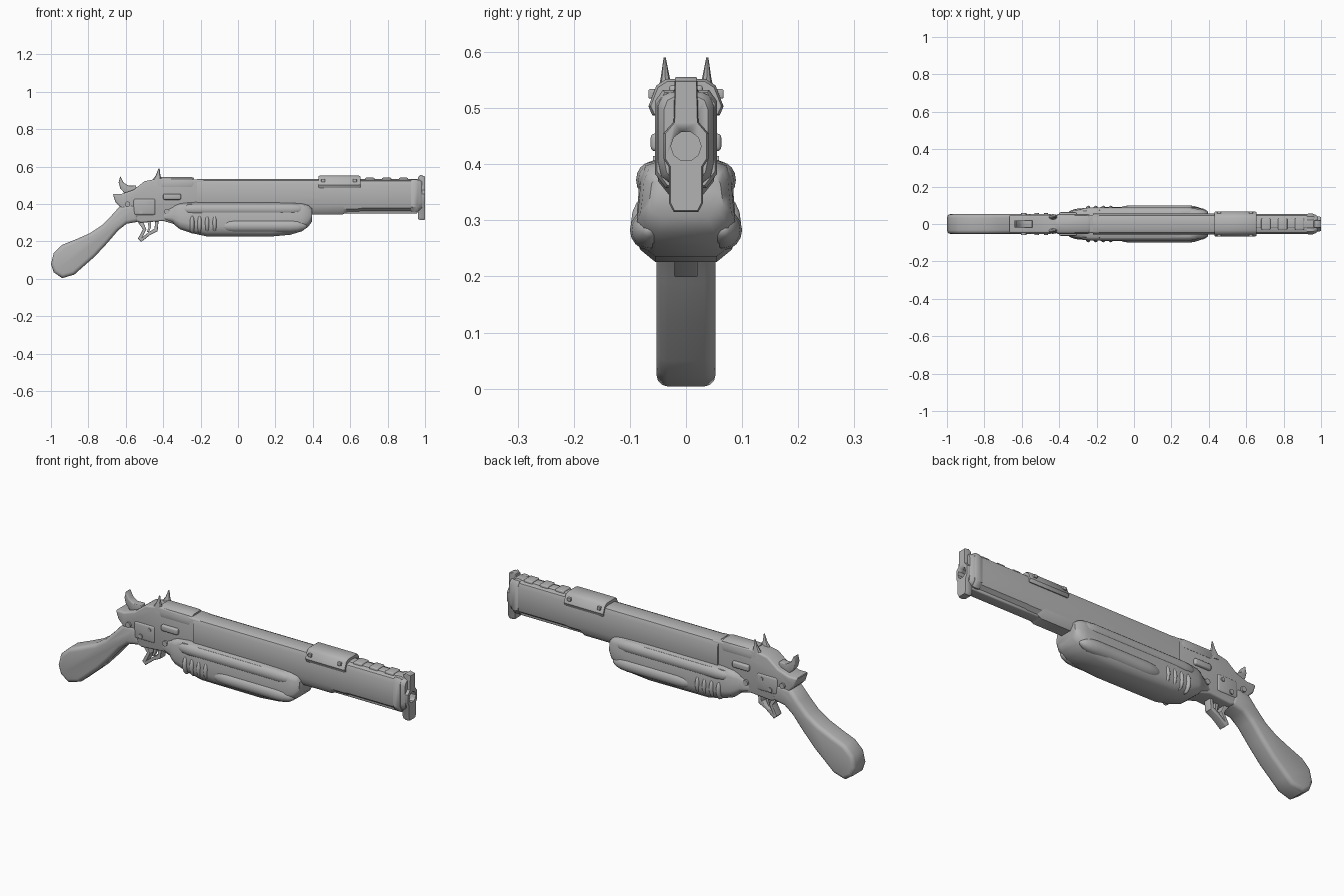
import bpy, bmesh, math
from mathutils import Matrix, Vector

if "Cube" in bpy.data.objects:
    bpy.data.objects.remove(bpy.data.objects["Cube"])

metal = bpy.data.materials.new("plain grey")
metal.diffuse_color = (0.45, 0.45, 0.45, 1)
metal.use_nodes = True
metal.node_tree.nodes["Principled BSDF"].inputs["Base Color"].default_value = metal.diffuse_color


def finish(name, bm, bevel=0.0, segments=3, limit=40, smooth=35):
    bmesh.ops.recalc_face_normals(bm, faces=bm.faces[:])
    me = bpy.data.meshes.new(name)
    bm.to_mesh(me)
    bm.free()
    me.materials.append(metal)
    ob = bpy.data.objects.new(name, me)
    bpy.context.collection.objects.link(ob)
    bpy.ops.object.select_all(action='DESELECT')
    ob.select_set(True)
    bpy.context.view_layer.objects.active = ob
    if bevel:
        mod = ob.modifiers.new("bevel", 'BEVEL')
        mod.width, mod.segments = bevel, segments
        mod.limit_method, mod.angle_limit = 'ANGLE', math.radians(limit)
        mod.use_clamp_overlap = False
        bpy.ops.object.modifier_apply(modifier="bevel")
    bpy.ops.object.shade_smooth_by_angle(angle=math.radians(smooth))
    return ob


def rings(name, loops, **kw):
    """Skin equal-length loops of points and cap both ends."""
    bm = bmesh.new()
    vs = [[bm.verts.new(p) for p in loop] for loop in loops]
    n = len(vs[0])
    for a, b in zip(vs, vs[1:]):
        for i in range(n):
            j = (i + 1) % n
            bm.faces.new((a[i], a[j], b[j], b[i]))
    bm.faces.new(vs[0])
    bm.faces.new(vs[-1])
    return finish(name, bm, **kw)


def side_plate(name, pts, y0, y1, **kw):
    return rings(name, [[(x, y, z) for x, z in pts] for y in (y0, y1)], **kw)


def mirror_yz(half):
    return half + [(-y, z) for y, z in reversed(half)]


def along_x(name, half, stations, zc, **kw):
    """Symmetric y/z section; stations are (x, y scale, z scale about zc)."""
    sec = mirror_yz(half)
    return rings(name, [[(x, y * sy, zc + (z - zc) * sz) for y, z in sec]
                        for x, sy, sz in stations], **kw)


def box(name, x, y, z, **kw):
    return side_plate(name, [(x[0], z[0]), (x[1], z[0]), (x[1], z[1]), (x[0], z[1])],
                      y[0], y[1], **kw)


def capsule(name, x0, x1, y, z, ry, rz, end):
    """Long pod with rounded ends running along x."""
    loops = []
    for i in range(15):
        t = i / 14
        x = x0 + (x1 - x0) * (0.5 - 0.5 * math.cos(math.pi * t))
        d = min(x - x0, x1 - x, end) / end
        s = max(0.12, math.sqrt(max(0, 1 - (1 - d) ** 2)))
        loops.append([(x, y + ry * s * math.cos(a), z + rz * s * math.sin(a))
                      for a in [k * math.tau / 16 for k in range(16)]])
    return rings(name, loops, smooth=50)


# Grip
side_plate("grip", [
    (-1.0, .08), (-.985, .14), (-.94, .182), (-.87, .21), (-.79, .245), (-.73, .285),
    (-.675, .34), (-.63, .39), (-.55, .40), (-.525, .307), (-.595, .295), (-.64, .26),
    (-.70, .19), (-.765, .12), (-.845, .05), (-.875, .023), (-.94, .004), (-.985, .035)],
    -.053, .053, bevel=.02, limit=60, smooth=45)

# Receiver and its raised top block
side_plate("receiver", [
    (-.67, .455), (-.655, .41), (-.63, .385), (-.60, .33), (-.52, .30), (-.40, .31),
    (-.33, .29), (-.18, .33), (-.18, .53), (-.42, .538), (-.50, .522), (-.56, .475),
    (-.62, .455)], -.049, .049, bevel=.01, limit=60)
along_x("receiver_top_block", [(.028, .545), (.045, .535), (.054, .512), (.05, .49)],
        [(-.42, .85, .9), (-.405, 1, 1), (-.25, 1, 1), (-.235, .9, .85)], .51)

# Receiver side plates, pins and spikes on both sides
for s, side in ((1, "left"), (-1, "right")):
    box("side_latch_" + side, (-.40, -.305), sorted((s * .03, s * .063)), (.423, .455),
        bevel=.008)
    box("lock_plate_" + side, (-.56, -.44), sorted((s * .03, s * .054)), (.34, .43),
        bevel=.012)
    for k, (x, z, r) in enumerate(((-.52, .36, .012), (-.47, .405, .01), (-.59, .40, .014),
                                   (-.38, .36, .014))):
        bm = bmesh.new()
        bmesh.ops.create_cone(bm, cap_ends=True, segments=12, radius1=r, radius2=r, depth=.03,
                              matrix=Matrix.Translation((x, s * .044, z))
                              @ Matrix.Rotation(math.pi / 2, 4, 'X'))
        finish("pin_%s_%d" % (side, k), bm)
    rings("spike_" + side, [[(x + rx * math.cos(a), s * y + ry * math.sin(a), z)
                             for a in [k * math.tau / 8 for k in range(8)]]
                            for x, y, z, rx, ry in ((-.435, .035, .50, .035, .018),
                                                    (-.432, .036, .53, .024, .014),
                                                    (-.427, .037, .555, .012, .008),
                                                    (-.422, .038, .59, .003, .002))])

# Hammer
side_plate("hammer", [(-.63, .55), (-.638, .515), (-.63, .485), (-.60, .45), (-.54, .46),
                      (-.545, .50), (-.585, .498), (-.612, .515)], -.02, .02, bevel=.004)

# Trigger guard and trigger
side_plate("trigger_guard", [
    (-.54, .31), (-.508, .265), (-.535, .215), (-.517, .198), (-.47, .235), (-.43, .255),
    (-.425, .31), (-.442, .31), (-.447, .268), (-.475, .252), (-.512, .222), (-.49, .265),
    (-.51, .31)], -.021, .021, bevel=.003, limit=60)
side_plate("trigger", [(-.485, .31), (-.478, .275), (-.488, .25), (-.478, .25), (-.465, .275),
                       (-.465, .31)], -.008, .008)

# Barrel
barrel = along_x("barrel", [(.03, .533), (.046, .526), (.055, .505), (.055, .405),
                            (.048, .375), (.028, .36)],
                 [(-.22, 1, 1), (.64, 1, 1), (.66, .97, .96), (.95, .97, .96),
                  (.97, .9, .95), (.985, .72, .85)], .445)
along_x("under_barrel_sleeve", [(.052, .40), (.05, .37), (.03, .345)],
        [(.33, 1, 1), (.56, 1, 1), (.59, .9, .7)], .40)
box("under_rail", (.56, .96), (-.028, .028), (.35, .38), bevel=.006)
along_x("barrel_front_collar", [(.04, .53), (.054, .51), (.054, .385), (.035, .36)],
        [(.925, 1, 1), (.935, 1.03, 1.03), (.955, 1.03, 1.03), (.965, .95, .97)], .445)

# Top rail in front of the clamp
box("top_rail", (.64, .97), (-.022, .022), (.50, .535), bevel=.005)
for k in range(3):
    box("rail_block_%d" % k, (.68 + k * .09, .73 + k * .09), (-.03, .03), (.51, .541),
        bevel=.006)

# Clamp over the barrel
along_x("clamp", [(.035, .552), (.053, .54), (.067, .503), (.06, .487)],
        [(.43, .94, .9), (.437, 1, 1), (.645, 1, 1), (.655, .94, .9)], .51)
for s, side in ((1, "left"), (-1, "right")):
    for x in (.455, .625):
        box("clamp_bolt_" + side, (x - .01, x + .01), sorted((s * .05, s * .067)),
            (.517, .534), bevel=.003)

# Muzzle plate with sight on top and lug below
plate = along_x("muzzle_plate", [(.02, .55), (.022, .475), (.04, .455), (.04, .41),
                                 (.03, .395), (.03, .33), (.022, .315)],
                [(.962, .9, .96), (.975, 1, 1), (.992, 1, 1), (1.0, .92, .98)], .432)
side_plate("front_sight", [(.955, .52), (.965, .545), (.975, .556), (.992, .55), (.992, .50)],
           -.02, .02, bevel=.003)

# Bore cut through plate and barrel
bm = bmesh.new()
bmesh.ops.create_cone(bm, cap_ends=True, segments=10, radius1=.027, radius2=.027, depth=.2,
                      matrix=Matrix.Translation((.99, 0, .432))
                      @ Matrix.Rotation(math.pi / 2, 4, 'Y'))
cutter = finish("bore_cutter", bm)
cutter.hide_render = True
for ob in (barrel, plate):
    bpy.context.view_layer.objects.active = ob
    mod = ob.modifiers.new("bore", 'BOOLEAN')
    mod.operation, mod.object, mod.solver = 'DIFFERENCE', cutter, 'EXACT'
    bpy.ops.object.modifier_apply(modifier="bore")
bpy.data.objects.remove(cutter)

# Forend body: (x, width scale, bottom, top)
section = mirror_yz([(.05, 1), (.074, .95), (.083, .8), (.086, .55), (.09, .3), (.082, .12),
                     (.055, 0)])
rings("forend", [[(x, y * w, lo + (hi - lo) * v) for y, v in section] for x, w, lo, hi in (
    (-.40, .55, .315, .36), (-.35, .72, .30, .385), (-.335, .82, .285, .395),
    (-.31, .9, .265, .404), (-.25, .96, .245, .41), (-.17, 1, .228, .41), (.17, 1, .226, .41),
    (.28, 1, .236, .408), (.34, .97, .254, .405), (.375, .9, .278, .396),
    (.395, .74, .305, .38))], smooth=50)

# Forend side pods and finger ribs on both sides
for s, side in ((1, "left"), (-1, "right")):
    capsule("lower_pod_" + side, -.10, .37, s * .066, .283, .034, .036, .09)
    capsule("upper_pod_" + side, -.30, .36, s * .062, .372, .027, .032, .07)
    for k in range(4):
        x = -.245 + k * .04
        capsule("rib_%s_%d" % (side, k), x - .016, x + .016, s * .064, .295, .034, .052, .016)
